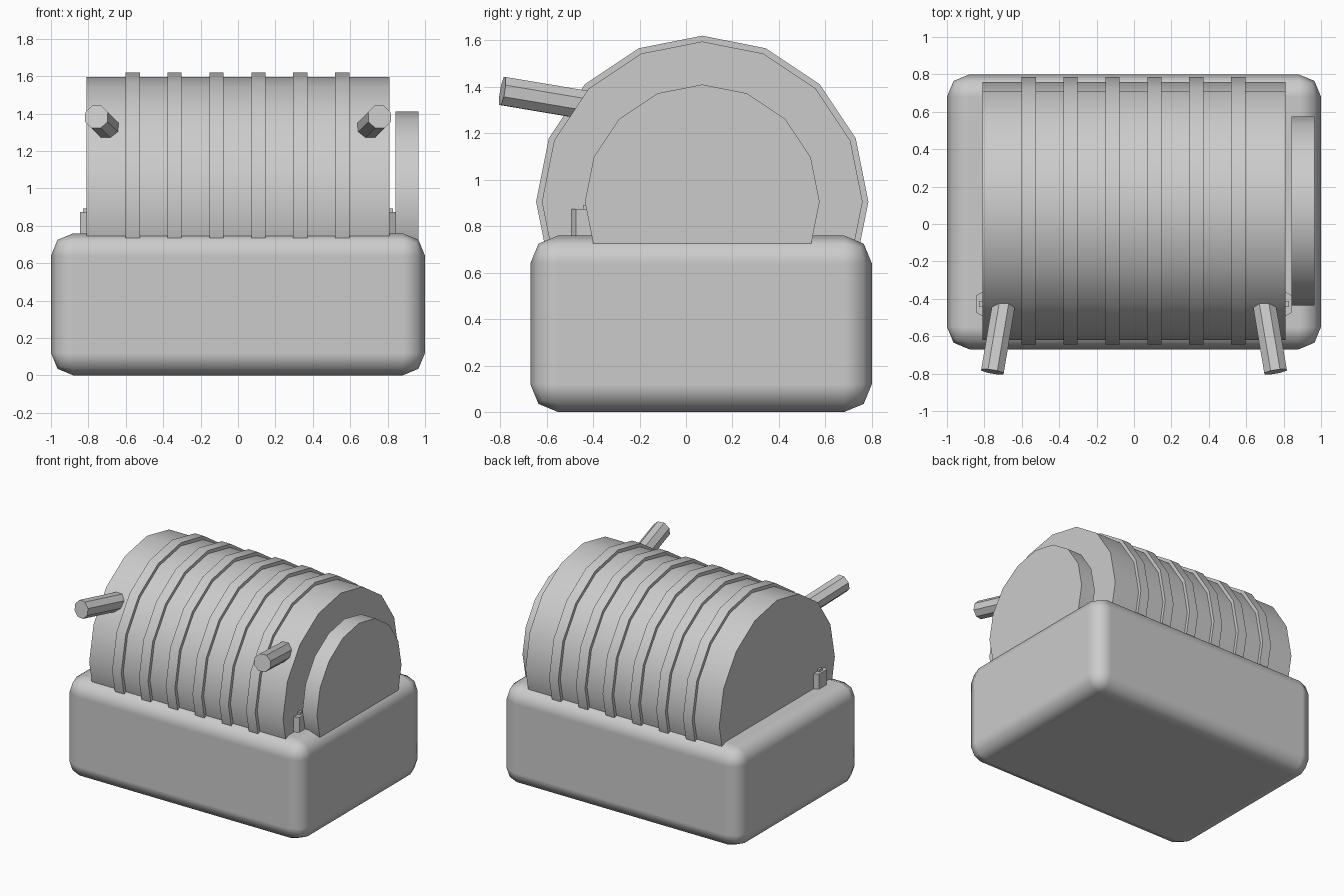
import bpy
import math
from mathutils import Vector

if "Cube" in bpy.data.objects:
    bpy.data.objects.remove(bpy.data.objects["Cube"], do_unlink=True)

grey = bpy.data.materials.new("plain grey")
grey.use_nodes = True
COLOUR = (0.6, 0.6, 0.6, 1)
grey.diffuse_color = COLOUR
grey.node_tree.nodes["Principled BSDF"].inputs["Base Color"].default_value = COLOUR


def box(name, low, high):
    low, high = Vector(low), Vector(high)
    bpy.ops.mesh.primitive_cube_add(size=1, location=(low + high) / 2)
    ob = bpy.context.object
    ob.name = name
    ob.scale = high - low
    bpy.ops.object.transform_apply(location=False, rotation=False, scale=True)
    ob.data.materials.append(grey)
    return ob


def rod(name, start, end, radius, sides, spin=0):
    """Prism running from start to end, spun about its own axis."""
    start, end = Vector(start), Vector(end)
    axis = end - start
    bpy.ops.mesh.primitive_cylinder_add(
        vertices=sides, radius=radius, depth=axis.length, location=(start + end) / 2)
    ob = bpy.context.object
    ob.name = name
    for v in ob.data.vertices:
        x, y = v.co.x, v.co.y
        v.co.x = x * math.cos(spin) - y * math.sin(spin)
        v.co.y = x * math.sin(spin) + y * math.cos(spin)
    ob.rotation_euler = axis.to_track_quat('Z', 'Y').to_euler()
    ob.data.materials.append(grey)
    bpy.ops.object.shade_smooth_by_angle(angle=math.radians(30))
    return ob


# Rounded base block
base = box("base", (-1, -0.67, 0), (1, 0.8, 0.76))
bpy.ops.object.shade_smooth()
bevel = base.modifiers.new("rounding", 'BEVEL')
bevel.width = 0.12
bevel.segments = 2
bevel.harden_normals = True

# Drum lying along x, half sunk in the base, with raised bands and an end disc
DRUM_Y, DRUM_Z = 0.07, 0.905


def drum(name, x0, x1, radius):
    return rod(name, (x0, DRUM_Y, DRUM_Z), (x1, DRUM_Y, DRUM_Z), radius, 16)


drum("drum", -0.81, 0.81, 0.69)
for i in range(6):
    x = -0.563 + i * 0.224
    drum(f"band_{i + 1}", x - 0.038, x + 0.038, 0.715)
drum("end_disc", 0.843, 0.964, 0.505)

# Slanted handles and small pegs on both sides
for side, s in (("left", 1), ("right", -1)):
    tip = Vector((s * 0.757, -0.79, 1.382))
    inner = tip + Vector((-s * 0.168, 1, -0.168)) * 0.45
    rod(f"{side}_handle", inner, tip, 0.066, 8, math.pi / 8)
    rod(f"{side}_peg", (s * 0.767, -0.428, 0.6), (s * 0.767, -0.428, 0.874), 0.09, 6)
    xs = sorted((s * 0.79, s * 0.829))
    box(f"{side}_peg_nub", (xs[0], -0.444, 0.85), (xs[1], -0.412, 0.892))
